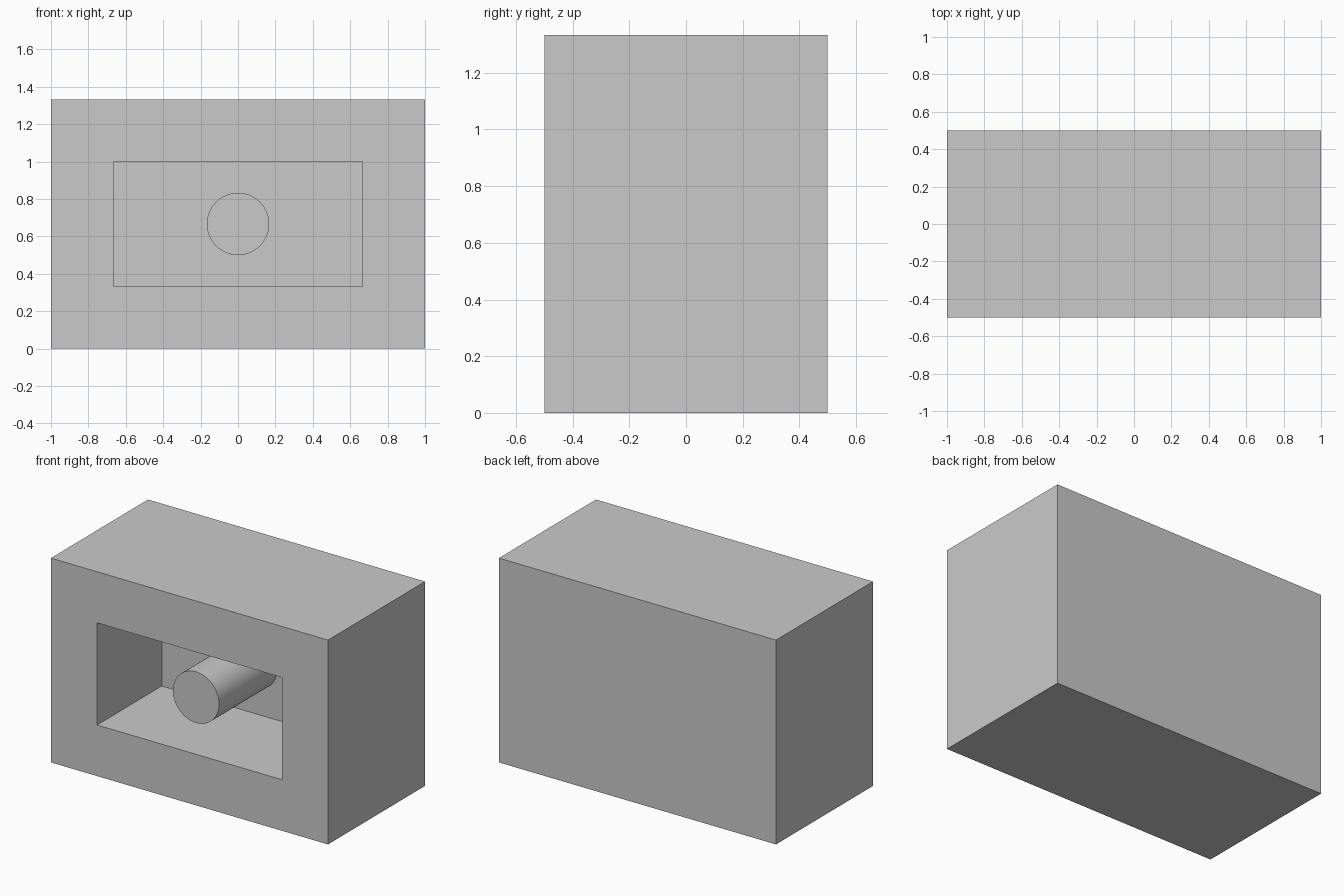
import bpy
import bmesh
import math
from mathutils import Matrix

cube = bpy.data.objects.get("Cube")
if cube:
    bpy.data.objects.remove(cube, do_unlink=True)

WIDTH, DEPTH, HEIGHT = 2.0, 1.0, 4 / 3
MID_Z = HEIGHT / 2
FRONT = -DEPTH / 2
WALL = 1 / 3
RECESS_DEPTH = 2 / 3
PEG_RADIUS = 1 / 6
PEG_LENGTH = 0.6

grey = bpy.data.materials.new("plain_grey")
grey.use_nodes = True
colour = (0.59, 0.59, 0.59, 1)
grey.diffuse_color = colour
grey.node_tree.nodes["Principled BSDF"].inputs["Base Color"].default_value = colour


def add_object(name, bm):
    bmesh.ops.recalc_face_normals(bm, faces=bm.faces)
    mesh = bpy.data.meshes.new(name)
    bm.to_mesh(mesh)
    bm.free()
    mesh.materials.append(grey)
    obj = bpy.data.objects.new(name, mesh)
    bpy.context.collection.objects.link(obj)
    return obj


# Block with a rectangular pocket sunk into its front
bm = bmesh.new()
size = Matrix.Diagonal((WIDTH, DEPTH, HEIGHT, 1))
bmesh.ops.create_cube(bm, size=1, matrix=Matrix.Translation((0, 0, MID_Z)) @ size)
bm.normal_update()
front = next(f for f in bm.faces if f.normal.y < -0.9)
bmesh.ops.inset_individual(bm, faces=[front], thickness=WALL, use_even_offset=True)
floor = bmesh.ops.extrude_face_region(bm, geom=[front])["geom"]
if front.is_valid:
    bmesh.ops.delete(bm, geom=[front], context="FACES_ONLY")
verts = [v for v in floor if isinstance(v, bmesh.types.BMVert)]
bmesh.ops.translate(bm, verts=verts, vec=(0, RECESS_DEPTH, 0))
add_object("recessed_block", bm)

# Round peg standing out from the pocket floor
bm = bmesh.new()
peg_y = FRONT + RECESS_DEPTH - PEG_LENGTH / 2
bmesh.ops.create_cone(
    bm, cap_ends=True, segments=64, radius1=PEG_RADIUS, radius2=PEG_RADIUS,
    depth=PEG_LENGTH,
    matrix=Matrix.Translation((0, peg_y, MID_Z)) @ Matrix.Rotation(math.pi / 2, 4, "X"))
peg = add_object("round_peg", bm)
bpy.ops.object.select_all(action="DESELECT")
peg.select_set(True)
bpy.context.view_layer.objects.active = peg
bpy.ops.object.shade_smooth_by_angle(angle=math.radians(30))
